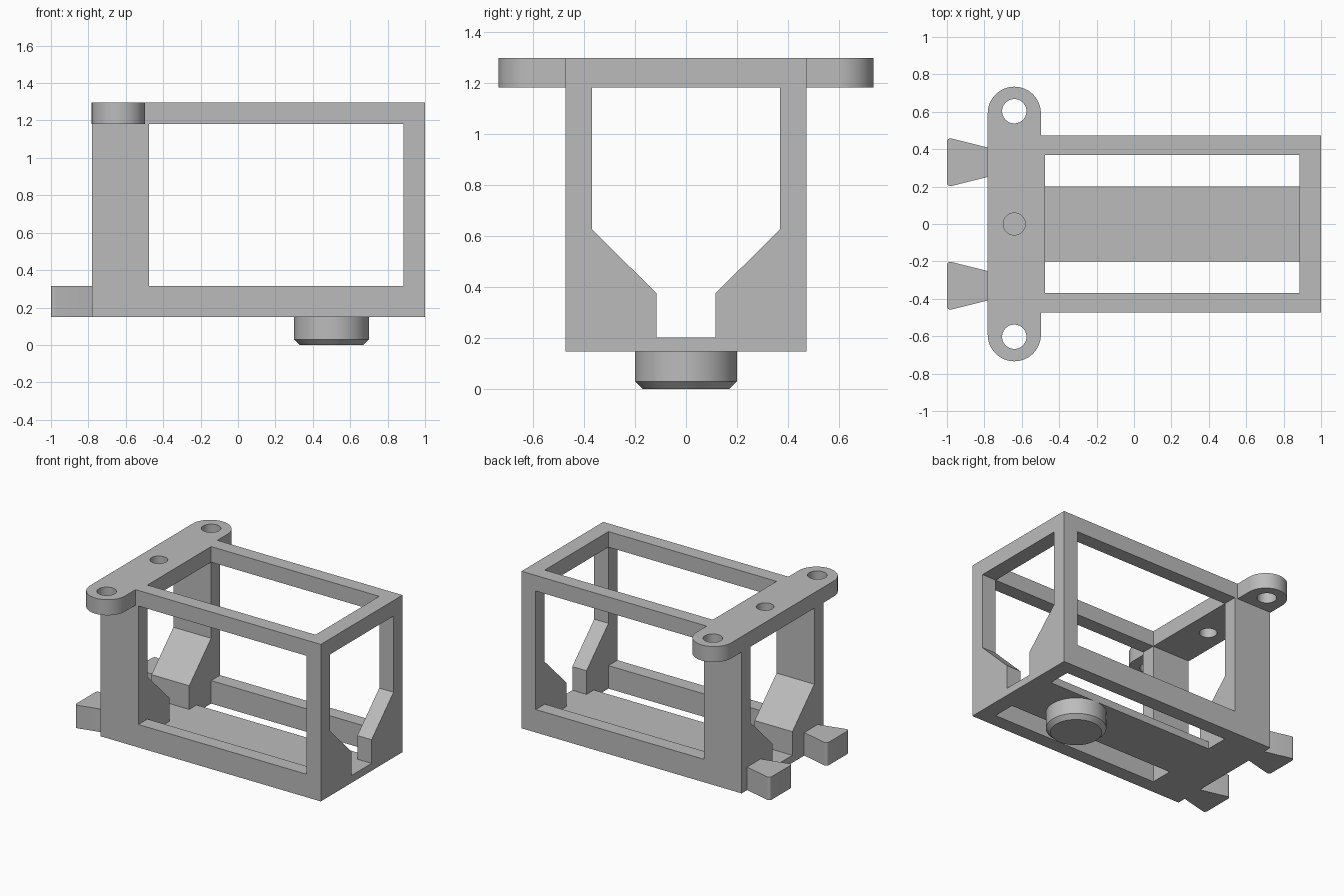
import bpy, bmesh, math
from mathutils import Vector

old = bpy.data.objects.get("Cube")
if old:
    bpy.data.objects.remove(old, do_unlink=True)

grey = bpy.data.materials.new("plain grey")
grey.use_nodes = True
grey.diffuse_color = (0.5, 0.5, 0.5, 1)
grey.node_tree.nodes["Principled BSDF"].inputs["Base Color"].default_value = (0.5, 0.5, 0.5, 1)

# Main dimensions
X0, X1 = -0.78, 1.0            # frame ends
IN0, IN1 = -0.475, 0.885       # inside of the end walls
HALF, INNER = 0.472, 0.368     # half widths, outside and inside
BASE, FLOOR, RAIL = 0.148, 0.202, 0.316
LINTEL, TOP = 1.182, 1.296
PIN_X = -0.64                  # centre line of the mounting plate


def prism(name, outline, axis, low, high):
    """Extrude a 2D outline along an axis; the 2D axes are the other two in order."""
    def place(p, h):
        v = list(p)
        v.insert("xyz".index(axis), h)
        return Vector(v)
    bm = bmesh.new()
    face = bm.faces.new([bm.verts.new(place(p, low)) for p in outline])
    ext = bmesh.ops.extrude_face_region(bm, geom=[face], use_keep_orig=True)
    verts = [g for g in ext["geom"] if isinstance(g, bmesh.types.BMVert)]
    bmesh.ops.translate(bm, verts=verts, vec=place((0, 0), high - low))
    bmesh.ops.recalc_face_normals(bm, faces=bm.faces)
    mesh = bpy.data.meshes.new(name)
    bm.to_mesh(mesh)
    bm.free()
    mesh.materials.append(grey)
    obj = bpy.data.objects.new(name, mesh)
    bpy.context.collection.objects.link(obj)
    return obj


def rect(a0, a1, b0, b1):
    return [(a0, b0), (a1, b0), (a1, b1), (a0, b1)]


def arc(cx, cy, r, start=0, sweep=360, n=64):
    count = n if sweep == 360 else n + 1
    angles = [math.radians(start + sweep * i / n) for i in range(count)]
    return [(cx + r * math.cos(a), cy + r * math.sin(a)) for a in angles]


def bevel(obj, width, segments, test):
    """Bevel the edges whose two end points satisfy the test."""
    bm = bmesh.new()
    bm.from_mesh(obj.data)
    edges = [e for e in bm.edges if all(test(v.co) for v in e.verts)]
    bmesh.ops.bevel(bm, geom=edges, offset=width, segments=segments,
                    profile=0.5, affect='EDGES')
    bm.to_mesh(obj.data)
    bm.free()


def combine(obj, tool, operation):
    """Boolean the tool into the object and discard the tool."""
    mod = obj.modifiers.new("boolean", 'BOOLEAN')
    mod.object, mod.operation, mod.solver = tool, operation, 'EXACT'
    graph = bpy.context.evaluated_depsgraph_get()
    mesh = bpy.data.meshes.new_from_object(obj.evaluated_get(graph))
    obj.modifiers.clear()
    obj.data = mesh
    bpy.data.objects.remove(tool, do_unlink=True)


# Frame block with the round-ended mounting plate across one end
frame = prism("frame", rect(X0, X1, -HALF, HALF), "z", BASE, TOP)
R = 0.142
plate = arc(PIN_X, 0.592, R, 0, 180, 32) + arc(PIN_X, -0.592, R, 180, 180, 32)
combine(frame, prism("plate", plate, "z", LINTEL, TOP), 'UNION')

# Funnel-shaped tunnel through both end walls
half_tunnel = [(0.115, FLOOR), (0.115, 0.375), (INNER, 0.625), (INNER, LINTEL)]
tunnel = half_tunnel + [(-y, z) for y, z in reversed(half_tunnel)]
cutters = [prism("tunnel", tunnel, "x", -1.5, 1.5)]

# Open top cavity, side windows and floor slots
cutters.append(prism("cavity", rect(IN0, IN1, -INNER, INNER), "z", FLOOR, 1.6))
cutters.append(prism("windows", rect(IN0, IN1, RAIL, LINTEL), "y", -1, 1))
for side in (-1, 1):
    lo, hi = sorted((side * 0.2, side * INNER))
    cutters.append(prism("slot", rect(IN0, IN1, lo, hi), "z", 0, 0.5))

# Pin holes in the mounting plate
for y, r in ((-0.603, 0.065), (0, 0.059), (0.603, 0.065)):
    cutters.append(prism("hole", arc(PIN_X, y, r, n=48), "z", 1.05, 1.5))
for cutter in cutters:
    combine(frame, cutter, 'DIFFERENCE')

# Flared dovetail tabs with rounded outer corners
parts = [frame]
for name, y in (("front_dovetail", -0.33), ("back_dovetail", 0.33)):
    outline = [(X0, y - 0.078), (X0, y + 0.078), (-1, y + 0.133), (-1, y - 0.133)]
    tab = prism(name, outline, "z", BASE, RAIL)
    bm_test = lambda v: v.x < -0.99
    bm = bmesh.new()
    bm.from_mesh(tab.data)
    corners = [e for e in bm.edges if all(bm_test(v.co) for v in e.verts)
               and abs(e.verts[0].co.z - e.verts[1].co.z) > 0.1]
    bmesh.ops.bevel(bm, geom=corners, offset=0.025, segments=5,
                    profile=0.5, affect='EDGES')
    bm.to_mesh(tab.data)
    bm.free()
    parts.append(tab)

# Round foot with a chamfered lower rim
foot = prism("foot", arc(0.5, 0, 0.2), "z", 0, BASE)
bevel(foot, 0.03, 1, lambda v: v.z < 0.001)
parts.append(foot)

# Smooth the round surfaces and keep the corners crisp
bpy.ops.object.select_all(action='DESELECT')
for part in parts:
    part.select_set(True)
bpy.context.view_layer.objects.active = frame
bpy.ops.object.shade_smooth_by_angle(angle=math.radians(30))
